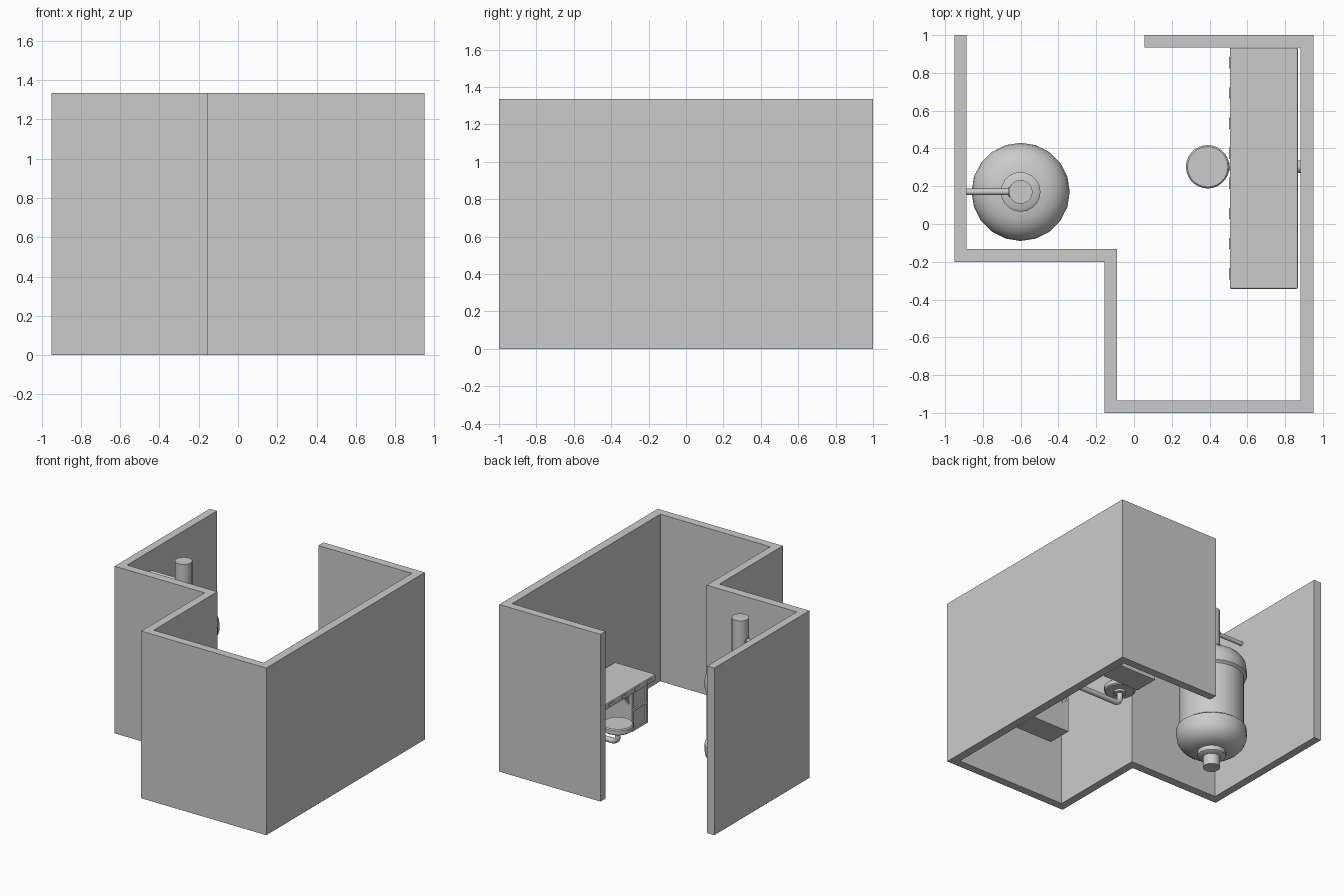
import bpy, bmesh, math
from mathutils import Vector

if "Cube" in bpy.data.objects:
    bpy.data.objects.remove(bpy.data.objects["Cube"])

H = 1.335


def make(name, bm, smooth=False):
    bmesh.ops.recalc_face_normals(bm, faces=bm.faces)
    me = bpy.data.meshes.new(name)
    bm.to_mesh(me)
    bm.free()
    ob = bpy.data.objects.new(name, me)
    bpy.context.collection.objects.link(ob)
    if smooth:
        bpy.ops.object.select_all(action='DESELECT')
        ob.select_set(True)
        bpy.context.view_layer.objects.active = ob
        bpy.ops.object.shade_smooth_by_angle(angle=math.radians(35))
    return ob


def prism(name, pts, offset):
    """Extrude a closed outline of 3D points along an offset."""
    bm = bmesh.new()
    f = bm.faces.new([bm.verts.new(p) for p in pts])
    r = bmesh.ops.extrude_face_region(bm, geom=[f])
    vs = [g for g in r['geom'] if isinstance(g, bmesh.types.BMVert)]
    bmesh.ops.translate(bm, verts=vs, vec=Vector(offset))
    return make(name, bm)


def box(name, x0, x1, y0, y1, z0, z1, bevel=0):
    ob = prism(name, [(x0, y0, z0), (x1, y0, z0), (x1, y1, z0), (x0, y1, z0)], (0, 0, z1 - z0))
    if bevel:
        m = ob.modifiers.new("bevel", 'BEVEL')
        m.width = bevel
        m.segments = 2
    return ob


def lathe(name, profile, loc, n, axis='Z'):
    """Revolve (radius, height) points into a closed solid."""
    bm = bmesh.new()
    rings = []
    for r, h in profile:
        ring = []
        for i in range(n):
            a = 2 * math.pi * i / n
            p = (r * math.cos(a), r * math.sin(a), h)
            if axis == 'X':
                p = (h, p[0], p[1])
            ring.append(bm.verts.new(Vector(p) + Vector(loc)))
        rings.append(ring)
    for a, b in zip(rings, rings[1:]):
        for i in range(n):
            j = (i + 1) % n
            bm.faces.new((a[i], a[j], b[j], b[i]))
    bm.faces.new(rings[0])
    bm.faces.new(rings[-1])
    return make(name, bm, True)


# Room walls: one open outline, no floor or ceiling
prism("room_walls", [(x, y, 0) for x, y in [
    (-.95, 1), (-.95, -.2), (-.155, -.2), (-.155, -1), (.95, -1), (.95, 1),
    (.055, 1), (.055, .935), (.882, .935), (.882, -.935), (-.09, -.935),
    (-.09, -.132), (-.887, -.132), (-.887, 1)]], (0, 0, H))

# Tank: lower half profile, mirrored about its mid height
tank = (-.6, .17, 0)
MID = .55
half = [(.09, .09), (.105, .10), (.105, .135)]
for i in range(1, 7):
    a = math.radians(90 - 15 * i)
    half.append((.105 + .155 * math.cos(a), .27 - .135 * math.sin(a)))
half += [(.26, .325), (.24, .34)]
lathe("tank_body", half + [(r, 2 * MID - z) for r, z in reversed(half)], tank, 20)
lathe("tank_bottom_pipe", [(.063, .005), (.063, .11)], tank, 20)
lathe("tank_top_pipe", [(.063, .99), (.063, 1.33)], tank, 20)

# Side pipe from the tank stack to the wall
lathe("side_pipe", [(.017, -.89), (.017, -.62)], (0, .17, 1.16), 14, 'X')
lathe("side_pipe_flange", [(.026, -.665), (.026, -.645)], (0, .17, 1.16), 14, 'X')

# Desk top with a thin front apron
X0, X1, Y0, Y1 = .507, .868, -.343, .933
YC = (Y0 + Y1) / 2
box("desk_top", X0, X1, Y0, Y1, .335, .385, .008)
for i in range(8):
    y = Y0 + .08 + i * (Y1 - Y0 - .16) / 7
    box("desk_edge_plate", X0 - .004, X0 + .004, y - .03, y + .03, .347, .372)

# Two desk pedestals, mirrored about the desk centre
for s in (-1, 1):
    def fy(d):
        return YC + s * d

    def sbox(name, x0, x1, d0, d1, z0, z1):
        lo, hi = sorted((fy(d0), fy(d1)))
        return box(name, x0, x1, lo, hi, z0, z1)

    sbox("pedestal", .558, X1, .395, .595, .005, .336)
    for d0, d1 in ((.395, .415), (.575, .595)):
        sbox("pedestal_frame_side", .545, .56, d0, d1, .005, .336)
    for z in (.005, .16, .316):
        sbox("pedestal_frame_rail", .545, .56, .415, .575, z, z + .02)
    # Curved gusset between pedestal and desk top
    R = .14
    pts = [(.575, fy(.396), .336)]
    for i in range(9):
        a = math.radians(90 * i / 8)
        pts.append((.575, fy(.396 - R + R * math.sin(a)), .336 - R + R * math.cos(a)))
    prism("desk_gusset", pts, (.03, 0, 0))

# Round stool on a bent arm fixed to the wall
SX, SY = .39, .303
lathe("stool_seat", [(.105, .222), (.115, .23), (.115, .262), (.107, .27)], (SX, SY, 0), 28)
lathe("stool_collar", [(.045, .205), (.045, .225)], (SX, SY, 0), 16)
cu = bpy.data.curves.new("stool_arm", 'CURVE')
cu.dimensions = '3D'
cu.bevel_depth = .021
cu.bevel_resolution = 3
cu.use_fill_caps = True
path = [(SX, .215)]
for i in range(6):
    a = math.radians(180 + 18 * i)
    path.append((SX + .045 + .045 * math.cos(a), .165 + .045 * math.sin(a)))
path.append((.875, .12))
sp = cu.splines.new('POLY')
sp.points.add(len(path) - 1)
for p, (x, z) in zip(sp.points, path):
    p.co = (x, SY, z, 1)
bpy.context.collection.objects.link(bpy.data.objects.new("stool_arm", cu))
lathe("stool_wall_flange", [(.034, .866), (.034, .884)], (0, SY, .12), 18, 'X')
